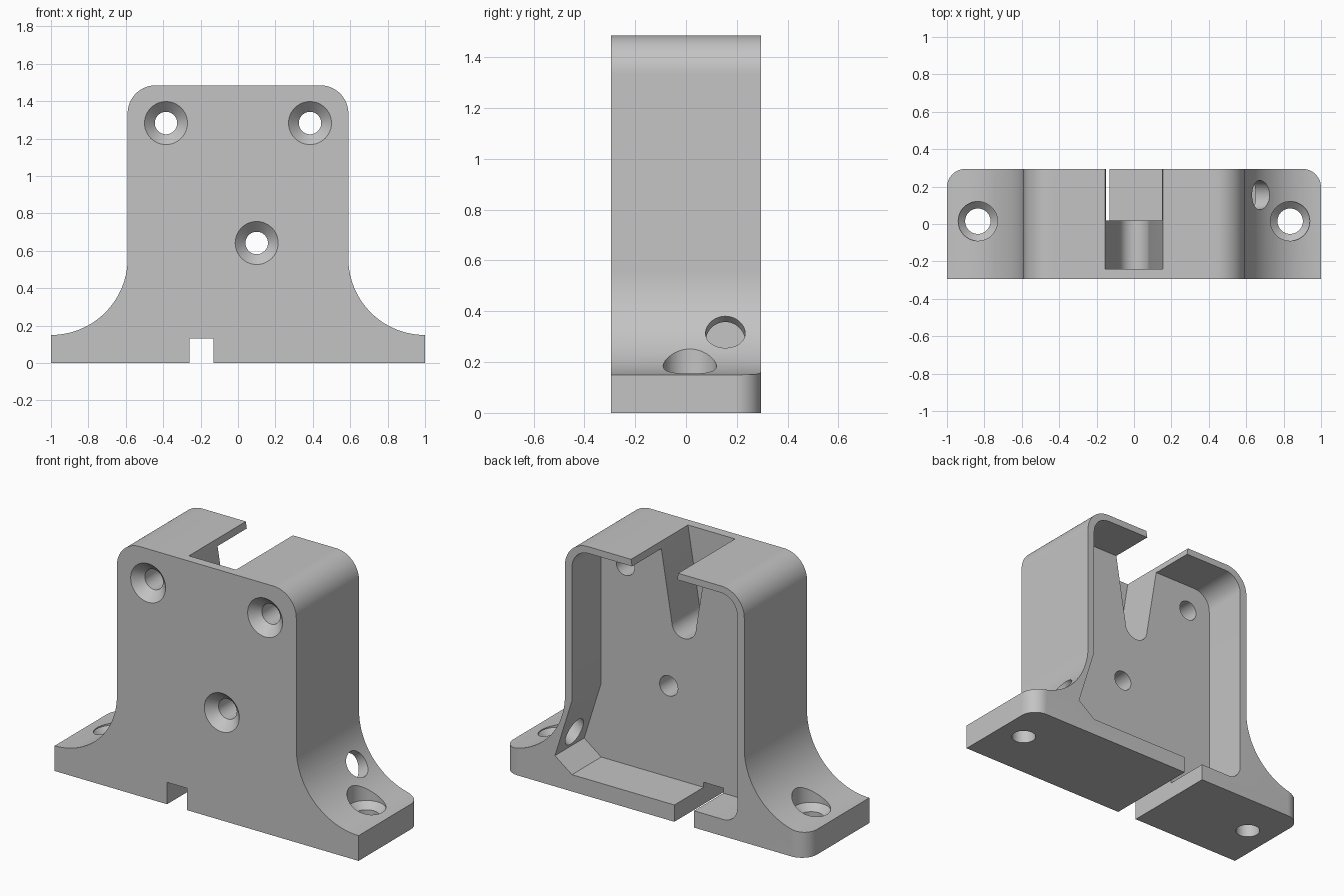
import bpy, bmesh, math
from mathutils import Matrix, Vector

if "Cube" in bpy.data.objects:
    bpy.data.objects.remove(bpy.data.objects["Cube"])

grey = bpy.data.materials.new("plain_grey")
grey.diffuse_color = (0.55, 0.55, 0.55, 1)
grey.use_nodes = True
grey.node_tree.nodes["Principled BSDF"].inputs["Base Color"].default_value = grey.diffuse_color


def arc(cx, cy, r, a0, a1, n=20):
    """Points on an arc, angles in degrees."""
    return [(cx + r * math.cos(math.radians(a0 + (a1 - a0) * i / n)),
             cy + r * math.sin(math.radians(a0 + (a1 - a0) * i / n))) for i in range(n + 1)]


def finish(name, bm):
    bmesh.ops.recalc_face_normals(bm, faces=bm.faces)
    me = bpy.data.meshes.new(name)
    bm.to_mesh(me)
    bm.free()
    me.materials.append(grey)
    ob = bpy.data.objects.new(name, me)
    bpy.context.collection.objects.link(ob)
    return ob


def prism(name, pts, lo, hi, axis="y"):
    """Extrude an xz profile along y, or an xy profile along z."""
    bm = bmesh.new()
    put = (lambda p, d: (p[0], d, p[1])) if axis == "y" else (lambda p, d: (p[0], p[1], d))
    a = [bm.verts.new(put(p, lo)) for p in pts]
    b = [bm.verts.new(put(p, hi)) for p in pts]
    bm.faces.new(a)
    bm.faces.new(b[::-1])
    for i in range(len(pts)):
        j = (i + 1) % len(pts)
        bm.faces.new((a[i], a[j], b[j], b[i]))
    return finish(name, bm)


def lathe(name, profile, loc, direction, n=48):
    """Revolve (radius, distance) pairs around a direction."""
    m = Matrix.Translation(loc) @ Vector(direction).to_track_quat("Z", "Y").to_matrix().to_4x4()
    bm = bmesh.new()
    rings = [[bm.verts.new(m @ Vector((r * math.cos(2 * math.pi * i / n),
                                       r * math.sin(2 * math.pi * i / n), t)))
              for i in range(n)] for r, t in profile]
    for a, b in zip(rings, rings[1:]):
        for i in range(n):
            j = (i + 1) % n
            bm.faces.new((a[i], a[j], b[j], b[i]))
    bm.faces.new(rings[0])
    bm.faces.new(rings[-1])
    return finish(name, bm)


# Bracket body: upright block with flared feet
half = ([(1, 0)] + arc(1, 0.56, 0.41, 270, 180, 28)
        + arc(0.44, 1.335, 0.15, 0, 90))
body = prism("bracket_body", half + [(-x, z) for x, z in reversed(half)], -0.295, 0.295)

cutters = []
# Rear cavity, with a slanted pocket in one lower corner
cavity = ([(0.544, 0.10), (0.656, 0.183), (0.544, 0.54)]
          + arc(0.434, 1.335, 0.11, 0, 90)
          + arc(-0.434, 1.335, 0.11, 90, 180)
          + arc(-0.454, 0.19, 0.09, 180, 270))
cutters.append(prism("cavity_cutter", cavity, 0.02, 0.4))

# Tapered slot with a round end, open at the top
slot = [(-0.155, 1.6), (-0.155, 1.485)] + arc(0, 1.03, 0.08, 180, 360) + [(0.155, 1.485), (0.155, 1.6)]
cutters.append(prism("slot_cutter", slot, -0.24, 0.4))

# Cable notch under the base
cutters.append(prism("notch_cutter", [(-0.26, -0.1), (-0.13, -0.1), (-0.13, 0.13), (-0.26, 0.13)], -0.4, 0.4))

# Countersunk holes through the front wall
for x, z in ((-0.385, 1.283), (0.385, 1.283), (0.10, 0.642)):
    cutters.append(lathe("front_hole_cutter", [(0.06, -0.4), (0.06, -0.055), (0.165, 0.05)],
                         (x, -0.295, z), (0, -1, 0)))

for s in (-1, 1):
    # Countersunk foot holes
    cutters.append(lathe("foot_hole_cutter", [(0.068, -0.1), (0.068, 0.11), (0.105, 0.148), (0.105, 0.5)],
                         (s * 0.835, 0.015, 0), (0, 0, 1)))
    # Rounded rear foot corners
    corner = arc(0.9, 0.195, 0.1, 90, 0) + [(1.1, 0.195), (1.1, 0.4), (0.9, 0.4)]
    cutters.append(prism("foot_corner_cutter", [(s * x, y) for x, y in corner], -0.1, 0.3, "z"))

# Slanted cable hole through the flare
cutters.append(lathe("cable_hole_cutter", [(0.078, -0.13), (0.078, 0.3)],
                     (0.678, 0.155, 0.318), (0.8, 0, 0.6)))

# Cut everything, then clear the cutters
bpy.ops.object.select_all(action="DESELECT")
bpy.context.view_layer.objects.active = body
body.select_set(True)
for c in cutters:
    c.hide_render = True
    mod = body.modifiers.new("cut", "BOOLEAN")
    mod.operation = "DIFFERENCE"
    mod.solver = "EXACT"
    mod.object = c
    bpy.ops.object.modifier_apply(modifier=mod.name)
for c in cutters:
    bpy.data.objects.remove(c)

bpy.ops.object.shade_smooth_by_angle(angle=math.radians(20))
